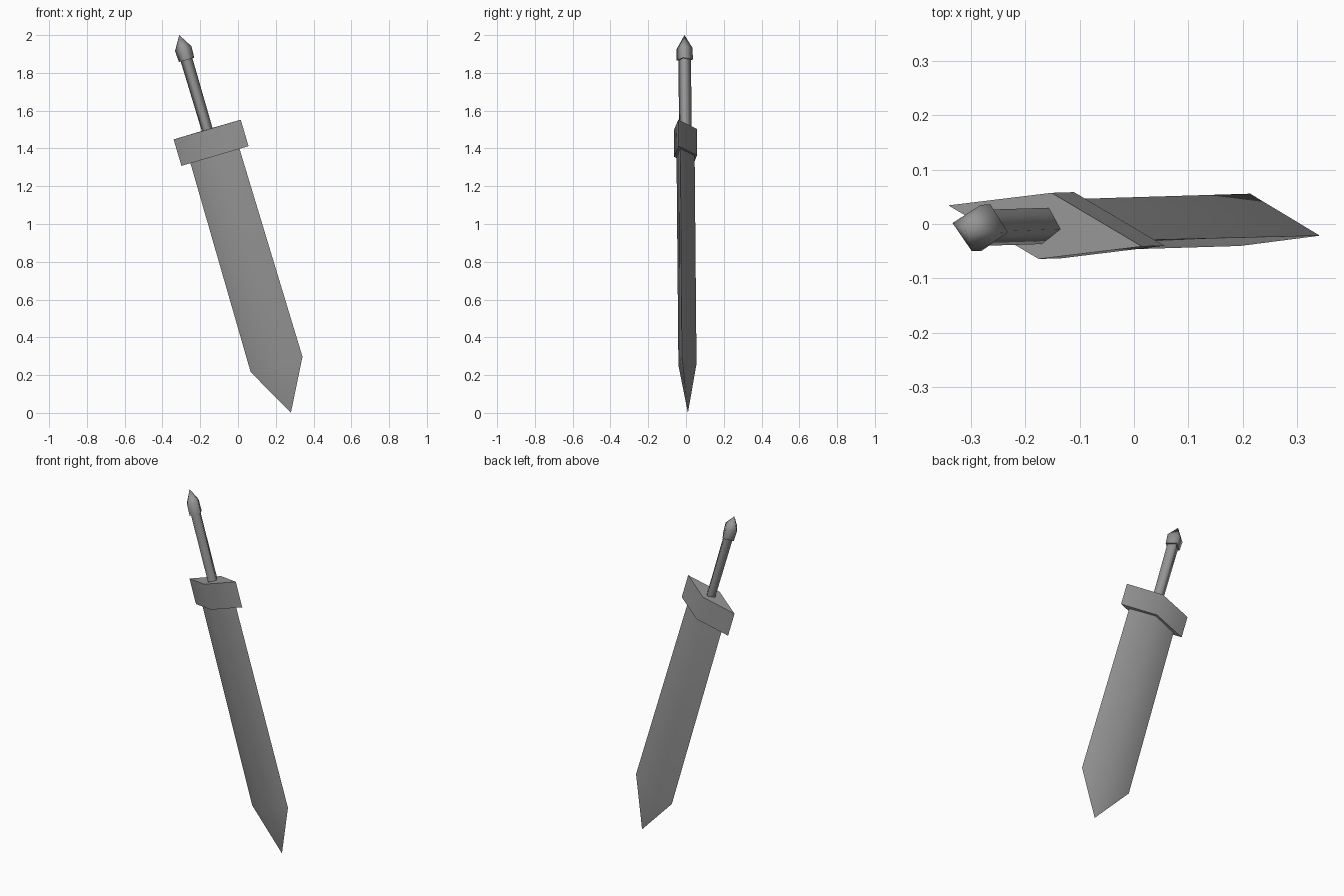
import bpy, bmesh, math
from mathutils import Vector

if "Cube" in bpy.data.objects:
    bpy.data.objects.remove(bpy.data.objects["Cube"])

# Leaning sword axis, from blade tip to pommel tip
TIP = Vector((0.28, 0.01, 0.0))
END = Vector((-0.311, -0.008, 2.0))
AXIS = (END - TIP).normalized()
DEPTH = (Vector((0, 1, 0)) - AXIS * AXIS.y).normalized()
SIDE = DEPTH.cross(AXIS)

# Diamond section is turned a little about the axis
TURN = math.radians(-11.5)
WIDE = SIDE * math.cos(TURN) + DEPTH * math.sin(TURN)
THICK = DEPTH * math.cos(TURN) - SIDE * math.sin(TURN)

steel = bpy.data.materials.new("grey_steel")
steel.diffuse_color = (0.305, 0.305, 0.305, 1)
steel.use_nodes = True
steel.node_tree.nodes["Principled BSDF"].inputs["Base Color"].default_value = steel.diffuse_color


def diamond_part(name, stations):
    """Loft diamond rings (height, half width, half thickness); zero width makes a point."""
    bm = bmesh.new()
    rings = []
    for z, a, b in stations:
        c = TIP.lerp(END, z / 2)
        offsets = [WIDE * a, THICK * b, -WIDE * a, -THICK * b] if a else [Vector()]
        rings.append([bm.verts.new(c + o) for o in offsets])
    for low, high in zip(rings, rings[1:]):
        for i in range(4):
            j = (i + 1) % 4
            if len(low) == 1:
                bm.faces.new((low[0], high[j], high[i]))
            elif len(high) == 1:
                bm.faces.new((low[i], low[j], high[0]))
            else:
                bm.faces.new((low[i], low[j], high[j], high[i]))
    # Flat end caps
    caps = [bm.faces.new(r) for r in (rings[0], rings[-1]) if len(r) == 4]
    bmesh.ops.recalc_face_normals(bm, faces=bm.faces)
    for f in bm.faces:
        f.smooth = f not in caps
    # Keep cap rims and the cutting edges sharp
    for e in bm.edges:
        rim = any(f in caps for f in e.link_faces)
        e.smooth = not rim and e.calc_face_angle(0) < math.radians(100)
    mesh = bpy.data.meshes.new(name)
    bm.to_mesh(mesh)
    bm.free()
    mesh.materials.append(steel)
    obj = bpy.data.objects.new(name, mesh)
    bpy.context.collection.objects.link(obj)


diamond_part("blade", [(0, 0, 0), (0.257, 0.146, 0.049), (1.38, 0.138, 0.049)])
diamond_part("guard", [(1.36, 0.189, 0.062), (1.50, 0.189, 0.062)])
diamond_part("grip", [(1.49, 0.030, 0.034), (1.88, 0.033, 0.034)])
diamond_part("pommel", [(1.869, 0.043, 0.044), (1.929, 0.046, 0.043), (2.0, 0, 0)])
